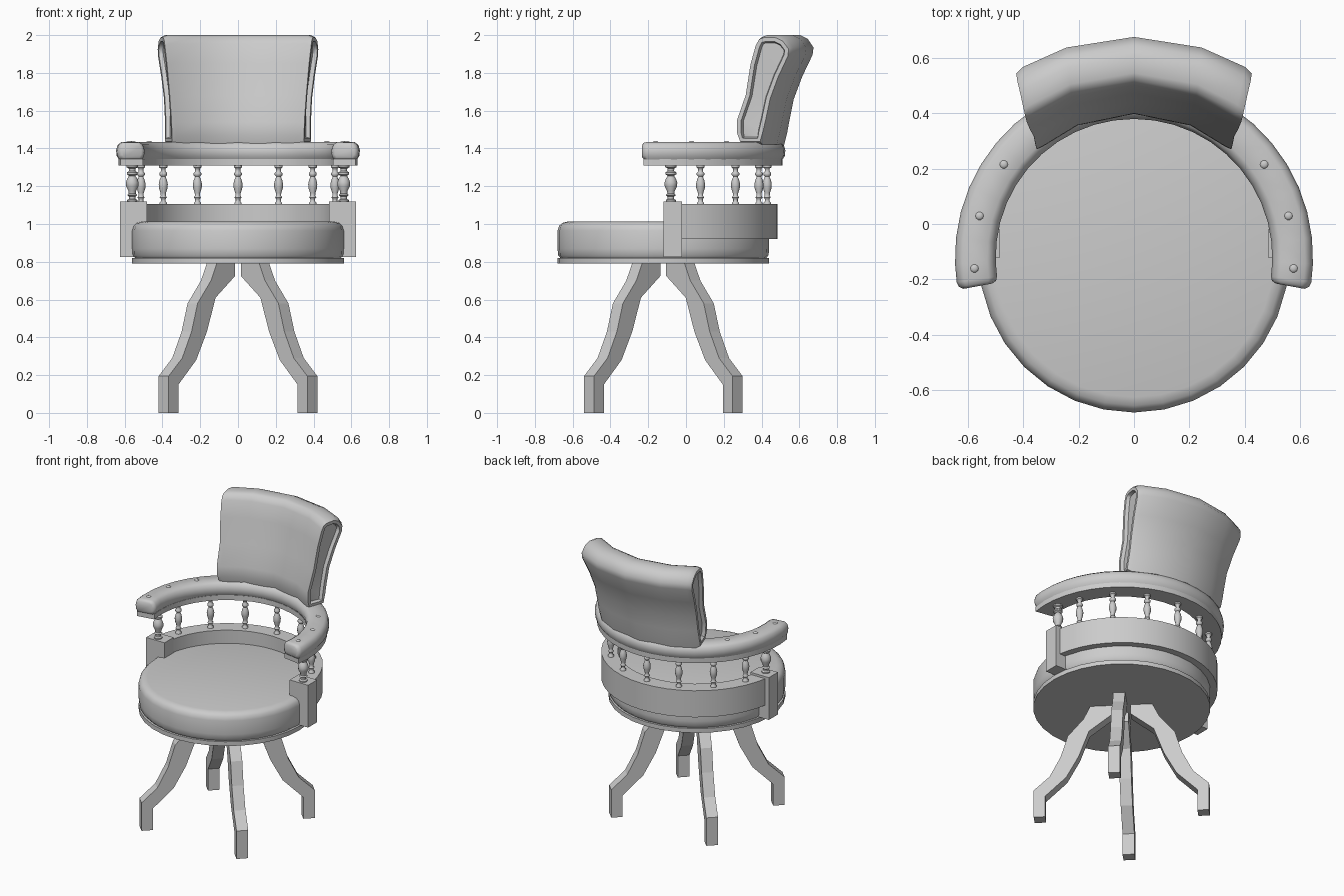
import bpy, bmesh, math
from mathutils import Vector

if "Cube" in bpy.data.objects:
    bpy.data.objects.remove(bpy.data.objects["Cube"])

CY = -0.12  # swivel axis of seat, rail and legs


def finish(name, bm, angle=None):
    bmesh.ops.remove_doubles(bm, verts=bm.verts, dist=1e-5)
    bmesh.ops.recalc_face_normals(bm, faces=bm.faces)
    me = bpy.data.meshes.new(name)
    bm.to_mesh(me)
    bm.free()
    ob = bpy.data.objects.new(name, me)
    bpy.context.collection.objects.link(ob)
    if angle:
        bpy.ops.object.select_all(action='DESELECT')
        ob.select_set(True)
        bpy.context.view_layer.objects.active = ob
        bpy.ops.object.shade_smooth_by_angle(angle=math.radians(angle))
    return ob


def lathe(name, pts, segs, loc=(0, CY, 0), angle=35):
    """Full turn of an (r, z) profile, capped at both ends."""
    bm = bmesh.new()
    rings = [[bm.verts.new((loc[0] + r * math.cos(2 * math.pi * i / segs),
                            loc[1] + r * math.sin(2 * math.pi * i / segs), loc[2] + z))
              for i in range(segs)] for r, z in pts]
    for a, b in zip(rings, rings[1:]):
        for i in range(segs):
            j = (i + 1) % segs
            bm.faces.new((a[i], a[j], b[j], b[i]))
    bm.faces.new(rings[0])
    bm.faces.new(rings[-1])
    return finish(name, bm, angle)


def loft(sections):
    """Closed loops joined in order; returns the mesh and its two end faces."""
    bm = bmesh.new()
    rings = [[bm.verts.new(p) for p in s] for s in sections]
    n = len(rings[0])
    for a, b in zip(rings, rings[1:]):
        for i in range(n):
            j = (i + 1) % n
            bm.faces.new((a[i], a[j], b[j], b[i]))
    return bm, [bm.faces.new(rings[0]), bm.faces.new(rings[-1])]


def polar(r, deg, z):
    a = math.radians(deg)
    return (r * math.cos(a), CY + r * math.sin(a), z)


def arc_sweep(name, pts, a0, a1, segs, round_end=0, angle=35):
    """Sweep a closed (r, z) profile around the axis from a0 to a1 degrees."""
    stops = [(a0 + (a1 - a0) * i / segs, 1) for i in range(segs + 1)]
    if round_end:
        stops = ([(a0, 0.72), (a0 + round_end * .35, .92), (a0 + round_end, 1)] + stops[1:-1]
                 + [(a1 - round_end, 1), (a1 - round_end * .35, .92), (a1, 0.72)])
    cr = (min(p[0] for p in pts) + max(p[0] for p in pts)) / 2
    cz = (min(p[1] for p in pts) + max(p[1] for p in pts)) / 2
    bm, _ = loft([[polar(cr + (r - cr) * k, a, cz + (z - cz) * k) for r, z in pts]
                  for a, k in stops])
    return finish(name, bm, angle)


def box(name, x0, x1, y0, y1, z0, z1):
    bm, _ = loft([[(x0, y0, z), (x1, y0, z), (x1, y1, z), (x0, y1, z)] for z in (z0, z1)])
    return finish(name, bm)


# Round seat: base plate and padded cushion
lathe("seat_plate", [(.56, .79), (.56, .82)], 32)
lathe("seat_cushion", [(.545, .82), (.557, .835), (.56, .87), (.56, .965), (.552, .99),
                       (.535, 1.006), (.505, 1.013)], 32, angle=50)

# Curved wooden apron behind the cushion, with end blocks
arc_sweep("apron", [(.50, .92), (.605, .92), (.605, 1.105), (.50, 1.105)], 8, 172, 20)
for s, side in ((1, "right"), (-1, "left")):
    box(side + "_block", *sorted((s * .483, s * .625)), -.12, -.02, .825, 1.12)

# Turned spindles
turned = [(.8, 0), (.8, .06), (.5, .09), (.5, .15), (.8, .19), (.55, .23), (.6, .30), (.95, .42),
          (1, .52), (.8, .62), (.5, .70), (.85, .74), (.85, .79), (.5, .83), (.55, .90),
          (.9, .93), (.9, 1)]


def spindle(name, x, y, z0, radius):
    lathe(name, [(r * radius, z * (1.315 - z0)) for r, z in turned], 12, (x, y, z0), 50)


for i, a in enumerate((21, 44, 67, 90, 113, 136, 159)):
    x, y, _ = polar(.55, a, 0)
    spindle(f"spindle_{i + 1}", x, y, 1.10, .024)
for s, side in ((1, "right"), (-1, "left")):
    spindle(side + "_front_spindle", s * .56, -.08, 1.115, .034)

# Arm rail: thin board with a rounded pad and studs
arc_sweep("rail_board", [(.51, 1.31), (.632, 1.31), (.632, 1.345), (.51, 1.345)], -9.5, 189.5, 24)
arc_sweep("rail_pad", [(.515, 1.34), (.63, 1.34), (.643, 1.36), (.646, 1.39), (.638, 1.418),
                       (.618, 1.434), (.53, 1.434), (.509, 1.42), (.499, 1.39), (.502, 1.36)],
          -10.5, 190.5, 24, round_end=2.5, angle=50)
for i, a in enumerate((-4, 15, 35.5, 144.5, 165, 184)):
    lathe(f"rail_stud_{i + 1}", [(.016, 0), (.013, .005), (.006, .008)], 10,
          polar(.577, a, 1.432), 60)

# Upholstered back: profile entries are (radius, height, half width)
back = [(.530, 1.42, .347), (.517, 1.47, .348), (.519, 1.54, .350), (.562, 1.68, .360),
        (.592, 1.85, .375), (.622, 1.955, .387), (.640, 1.99, .392), (.665, 2.0, .398),
        (.725, 2.0, .412), (.765, 1.98, .422), (.795, 1.935, .427), (.790, 1.895, .425),
        (.735, 1.78, .407), (.690, 1.66, .392), (.668, 1.55, .387), (.655, 1.48, .387),
        (.640, 1.42, .385)]
sections = []
for t in (-1, -.93, -.55, 0, .55, .93, 1):
    ring = []
    for r, z, w in back:
        ring.append(polar(r, 90 - math.degrees(math.asin(w / r)) * t, z))
    if abs(t) == 1:  # soften the outer rim
        mid = sum((Vector(p) for p in ring), Vector()) / len(ring)
        ring = [Vector(p).lerp(mid, .05) for p in ring]
    sections.append(ring)
bm, caps = loft(sections)
bmesh.ops.recalc_face_normals(bm, faces=bm.faces)
# recessed side panels
bmesh.ops.inset_individual(bm, faces=caps, thickness=.022, depth=0)
bmesh.ops.inset_individual(bm, faces=caps, thickness=.008, depth=-.022)
bmesh.ops.triangulate(bm, faces=caps)
finish("back_cushion", bm, 50)

# Four bent legs on the diagonals; side profile in (radius, height)
leg = [(.556, 0), (.556, .195), (.455, .29), (.385, .43), (.340, .58), (.240, .70), (.195, .795),
       (.059, .795), (.059, .725), (.205, .61), (.270, .43), (.350, .28), (.483, .15), (.483, 0)]
for name, a in (("back_right_leg", 45), ("back_left_leg", 135),
                ("front_left_leg", 225), ("front_right_leg", 315)):
    d = Vector((-math.sin(math.radians(a)), math.cos(math.radians(a)), 0)) * .0375
    bm, _ = loft([[Vector(polar(r, a, z)) + d * s for r, z in leg] for s in (-1, 1)])
    finish(name, bm)
